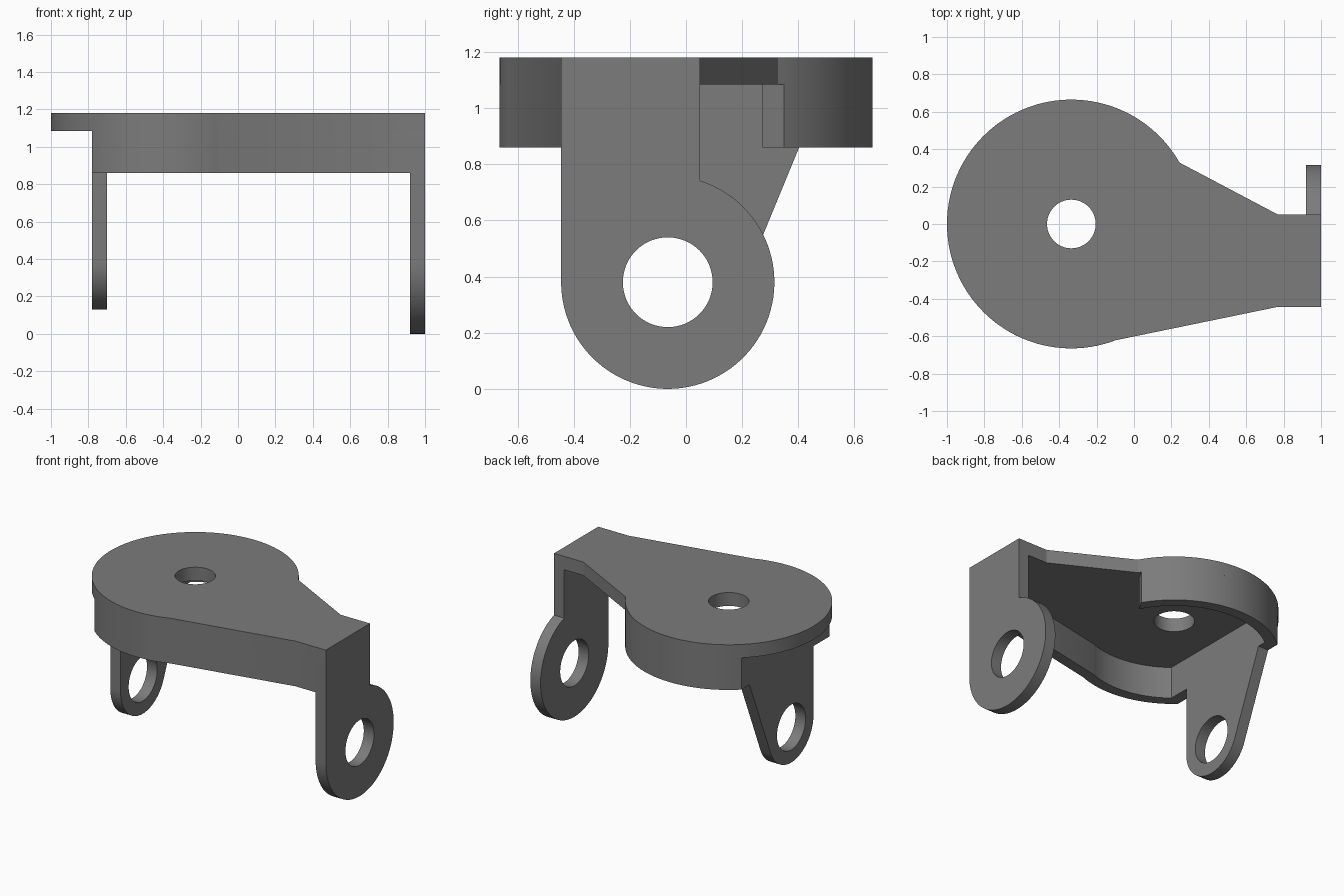
import bpy, bmesh, math
from mathutils import Matrix

if "Cube" in bpy.data.objects:
    bpy.data.objects.remove(bpy.data.objects["Cube"], do_unlink=True)

grey = bpy.data.materials.new("metal grey")
grey.use_nodes = True
GREY = (0.2, 0.2, 0.2, 1.0)
grey.diffuse_color = GREY
grey.node_tree.nodes["Principled BSDF"].inputs["Base Color"].default_value = GREY


def arc(cx, cy, r, start, end, steps=48):
    """Points on an arc, angles in degrees."""
    angles = [math.radians(start + (end - start) * i / steps) for i in range(steps + 1)]
    return [(cx + r * math.cos(a), cy + r * math.sin(a)) for a in angles]


def circle(cx, cy, r, steps=64):
    return arc(cx, cy, r, 0, 360, steps)[:-1]


def angle_at_x(r, x):
    """Angle where a circle around the hub meets a given x."""
    return math.degrees(math.acos((x - HUB_X) / r))


def extruded(name, loops, low, high, axis="Z"):
    """Fill an outline with holes and extrude it along Z (x, y) or X (y, z)."""
    bm = bmesh.new()
    for loop in loops:
        verts = [bm.verts.new((u, v, low)) for u, v in loop]
        for i, v in enumerate(verts):
            bm.edges.new((v, verts[(i + 1) % len(verts)]))
    bmesh.ops.triangle_fill(bm, edges=bm.edges[:], use_beauty=True)
    ext = bmesh.ops.extrude_face_region(bm, geom=bm.faces[:], use_keep_orig=True)
    top = [g for g in ext["geom"] if isinstance(g, bmesh.types.BMVert)]
    bmesh.ops.translate(bm, verts=top, vec=(0, 0, high - low))
    if axis == "X":
        # Cycle the axes so that (u, v, depth) becomes (depth, u, v)
        bm.transform(Matrix(((0, 0, 1, 0), (1, 0, 0, 0), (0, 1, 0, 0), (0, 0, 0, 1))))
    bmesh.ops.recalc_face_normals(bm, faces=bm.faces[:])
    mesh = bpy.data.meshes.new(name)
    bm.to_mesh(mesh)
    bm.free()
    mesh.materials.append(grey)
    obj = bpy.data.objects.new(name, mesh)
    bpy.context.collection.objects.link(obj)
    bpy.ops.object.select_all(action="DESELECT")
    obj.select_set(True)
    bpy.context.view_layer.objects.active = obj
    bpy.ops.object.shade_smooth_by_angle(angle=math.radians(12))
    return obj


# Shared dimensions
HUB_X, R_OUT, R_IN = -0.335, 0.665, 0.59
Z_RIM, Z_PLATE, Z_TOP = 0.86, 1.085, 1.18
WALL_X = -0.78
ARM_FRONT, ARM_BACK = -0.445, 0.05
PIVOT_Y, PIVOT_Z, PIVOT_HOLE = -0.065, 0.38, 0.16
out_start, in_start = angle_at_x(R_OUT, WALL_X), angle_at_x(R_IN, WALL_X)

# Top plate: round hub running into a tapered arm, with a centre hole
plate = arc(HUB_X, 0, R_OUT, 29.6, 290.8, 96)
plate += [(0.76, ARM_FRONT), (1, ARM_FRONT), (1, ARM_BACK), (0.77, ARM_BACK)]
extruded("top_plate", [plate, circle(HUB_X, 0, 0.13)], Z_PLATE, Z_TOP)

# Rim below the plate: a curved back part, and a front part following the arm
back = arc(HUB_X, 0, R_OUT, out_start, 31.6) + arc(HUB_X, 0, R_IN, 27.6, in_start)
extruded("back_rim", [back], Z_RIM, Z_PLATE)
front = arc(HUB_X, 0, R_OUT, -out_start, -69.2)
front += [(0.76, ARM_FRONT), (0.92, ARM_FRONT), (0.92, ARM_FRONT + 0.075), (0.752, ARM_FRONT + 0.075)]
front += arc(HUB_X, 0, R_IN, -69.2, -in_start)
extruded("front_rim", [front], Z_RIM, Z_PLATE)

pivot_hole = circle(PIVOT_Y, PIVOT_Z, PIVOT_HOLE)

# Large pivot leg at the end of the arm
large = [(ARM_BACK, Z_PLATE), (ARM_FRONT, Z_PLATE)]
large += arc(PIVOT_Y, PIVOT_Z, 0.38, 180, 432.4, 72)
extruded("large_pivot_leg", [large, pivot_hole], 0.92, 1.0, "X")

# Small tapered pivot leg, in one piece with the flat wall that closes the hub
half = 0.494
small = [(half, Z_PLATE), (-half, Z_PLATE), (-half, Z_RIM), (PIVOT_Y - 0.25, Z_RIM)]
small += arc(PIVOT_Y, PIVOT_Z, 0.25, 180, 337.4)
small += [(0.403, Z_RIM), (half, Z_RIM)]
extruded("small_pivot_leg", [small, pivot_hole], WALL_X, WALL_X + 0.08, "X")
